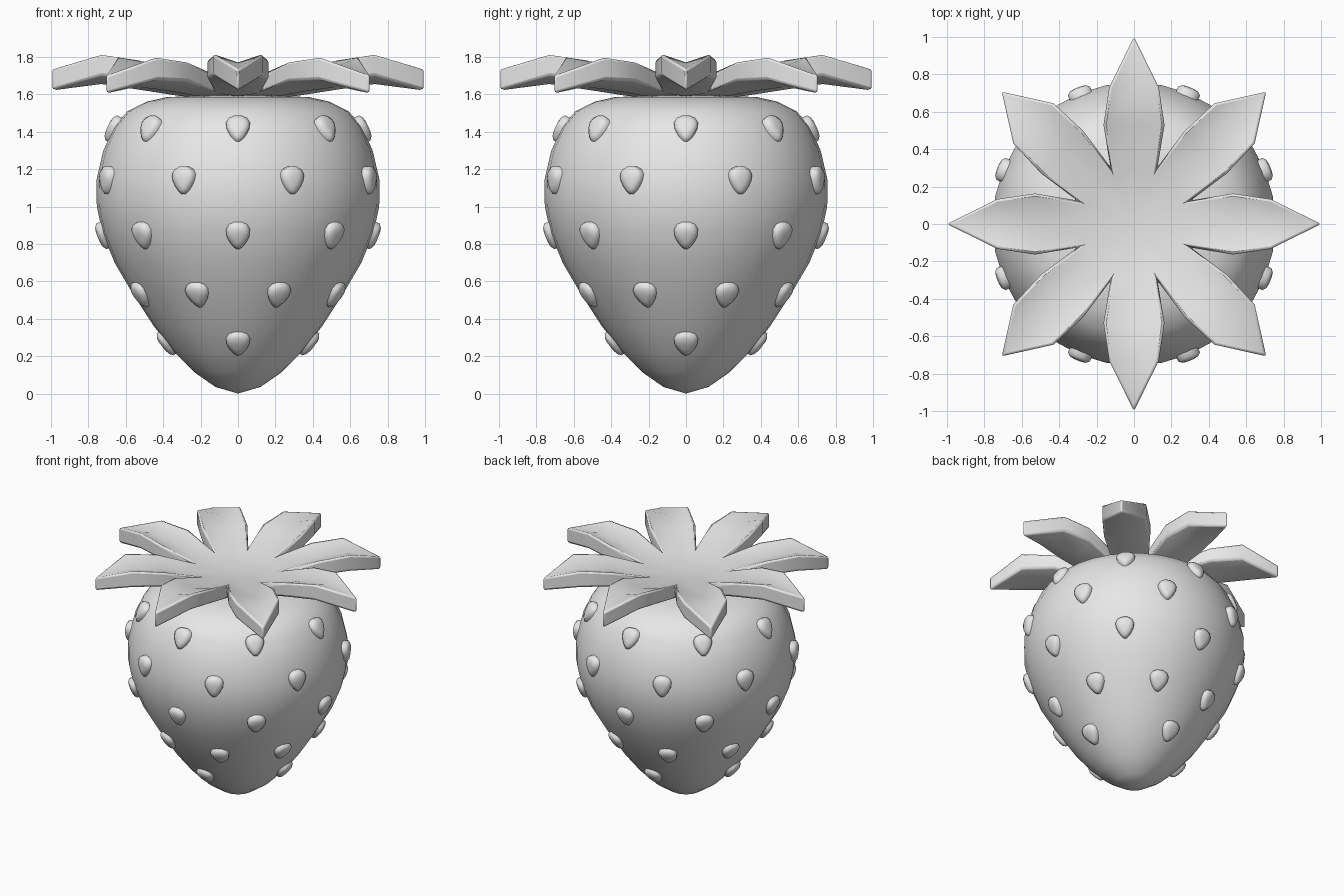
import bpy, bmesh, math
from mathutils import Vector, Matrix

cube = bpy.data.objects.get("Cube")
if cube:
    bpy.data.objects.remove(cube, do_unlink=True)

grey = bpy.data.materials.new("plain grey")
grey.use_nodes = True
grey.diffuse_color = (0.8, 0.8, 0.8, 1)
grey.node_tree.nodes["Principled BSDF"].inputs["Base Color"].default_value = (0.8, 0.8, 0.8, 1)


def finish(bm, name, angle):
    """Turn a bmesh into a shaded object."""
    bmesh.ops.remove_doubles(bm, verts=bm.verts, dist=0.0005)
    bmesh.ops.recalc_face_normals(bm, faces=bm.faces)
    mesh = bpy.data.meshes.new(name)
    bm.to_mesh(mesh)
    bm.free()
    mesh.materials.append(grey)
    obj = bpy.data.objects.new(name, mesh)
    bpy.context.collection.objects.link(obj)
    bpy.ops.object.select_all(action='DESELECT')
    obj.select_set(True)
    bpy.context.view_layer.objects.active = obj
    bpy.ops.object.shade_smooth_by_angle(angle=math.radians(angle))
    return obj


# Berry body: turned profile of (radius, height)
PROFILE = [(0, 0), (0.12, 0.035), (0.235, 0.115), (0.34, 0.22), (0.45, 0.36),
           (0.56, 0.53), (0.66, 0.7), (0.725, 0.86), (0.755, 1.0), (0.757, 1.14),
           (0.72, 1.3), (0.66, 1.43), (0.59, 1.51), (0.49, 1.56), (0.38, 1.585), (0, 1.6)]
bm = bmesh.new()
verts = [bm.verts.new((r, 0, z)) for r, z in PROFILE]
edges = [bm.edges.new(pair) for pair in zip(verts, verts[1:])]
bmesh.ops.spin(bm, geom=verts + edges, cent=(0, 0, 0), axis=(0, 0, 1),
               angle=math.tau, steps=32, use_merge=True)
finish(bm, "berry_body", 60)


def surface(z):
    """Radius and outward slope of the body at a height."""
    for (r0, z0), (r1, z1) in zip(PROFILE, PROFILE[1:]):
        if z0 <= z <= z1:
            t = (z - z0) / (z1 - z0)
            return r0 + t * (r1 - r0), Vector((r1 - r0, 0, z1 - z0)).normalized()


# Seeds: domed teardrops lying on the skin, in staggered rows
def add_seed(bm, matrix, sides=14):
    rings = []
    for size, height in ((1, -0.03), (1, 0.012), (0.72, 0.027), (0.35, 0.032)):
        ring = []
        for i in range(sides):
            a = math.tau * i / sides
            across = 0.06 * math.cos(a) * (1 + 0.4 * math.sin(a))
            ring.append(bm.verts.new(matrix @ Vector((height, size * across, size * 0.076 * math.sin(a)))))
        rings.append(ring)
    for low, high in zip(rings, rings[1:]):
        for i in range(sides):
            j = (i + 1) % sides
            bm.faces.new((low[i], low[j], high[j], high[i]))
    bm.faces.new(rings[-1])
    bm.faces.new(rings[0])


bm = bmesh.new()
for z, count, shift in ((1.415, 8, 0), (1.14, 8, 0.5), (0.845, 8, 0), (0.53, 8, 0.5), (0.27, 4, 0)):
    radius, up = surface(z)
    side = Vector((0, 1, 0))
    out = side.cross(up)
    frame = Matrix((out, side, up)).transposed().to_4x4()
    for k in range(count):
        turn = Matrix.Rotation(math.tau * (k + shift) / count, 4, 'Z')
        add_seed(bm, turn @ Matrix.Translation((radius, 0, z)) @ frame)
finish(bm, "seeds", 60)

# Leaf crown: eight thick leaves with raised rims and a sunken midrib
# Rows: distance, half width, rim top, midrib top, rim bottom, midrib bottom
ROOT = (0.305, 0.1263, 1.70, 1.68, 1.61, 1.59)
AXIS_LEAF = (ROOT, (0.53, 0.163, 1.785, 1.74, 1.68, 1.625), (0.73, 0.133, 1.815, 1.77, 1.70, 1.655))
DIAGONAL_LEAF = (ROOT, (0.54, 0.16, 1.775, 1.73, 1.67, 1.62), (0.76, 0.152, 1.80, 1.75, 1.68, 1.64))


def add_leaf(bm, rows, tip_top, tip_bottom, turn):
    def point(x, y, z):
        return bm.verts.new(turn @ Vector((x, y, z)))

    sheets = []
    for rim, mid, centre, tip in ((2, 3, 1.67, tip_top), (4, 5, 1.58, tip_bottom)):
        grid = [[point(r[0], r[1], r[rim]), point(r[0], 0, r[mid]), point(r[0], -r[1], r[rim])]
                for r in rows]
        hub, end = point(0, 0, centre), point(1, 0, tip)
        for k in (0, 1):
            bm.faces.new((hub, grid[0][k], grid[0][k + 1]))
            bm.faces.new((end, grid[-1][k], grid[-1][k + 1]))
            for a, b in zip(grid, grid[1:]):
                bm.faces.new((a[k], b[k], b[k + 1], a[k + 1]))
        sheets.append((grid, end))
    (top, top_end), (low, low_end) = sheets
    for k in (0, 2):
        upper = [row[k] for row in top] + [top_end]
        lower = [row[k] for row in low] + [low_end]
        for i in range(len(rows)):
            bm.faces.new((upper[i], upper[i + 1], lower[i + 1], lower[i]))


bm = bmesh.new()
for k in range(8):
    turn = Matrix.Rotation(math.tau * k / 8, 4, 'Z')
    if k % 2:
        add_leaf(bm, DIAGONAL_LEAF, 1.70, 1.605, turn)
    else:
        add_leaf(bm, AXIS_LEAF, 1.735, 1.62, turn)
crown = finish(bm, "leaf_crown", 40)
bevel = crown.modifiers.new("soft rims", 'BEVEL')
bevel.width = 0.014
bevel.segments = 2
bevel.limit_method = 'ANGLE'
bevel.angle_limit = math.radians(45)
